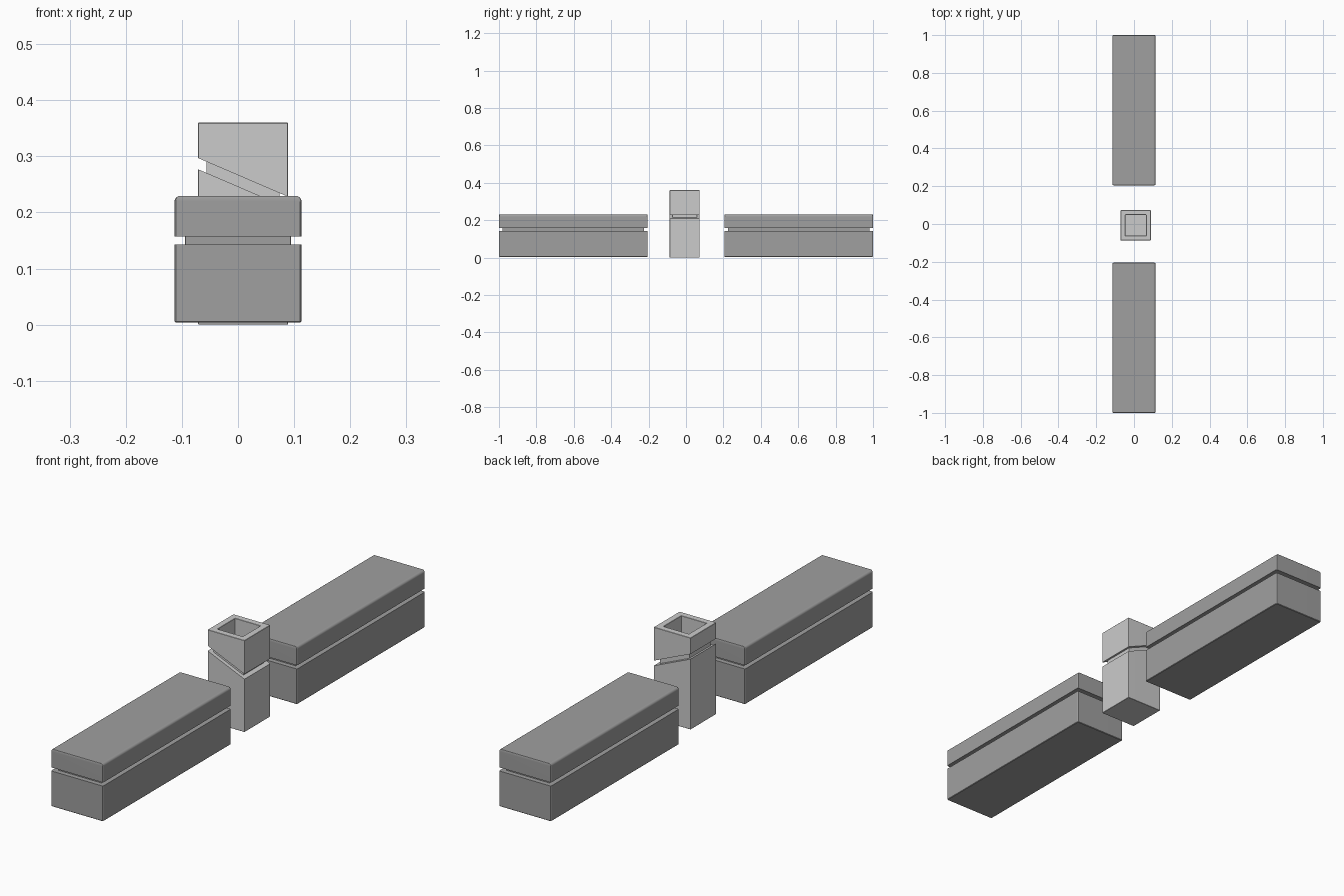
import bpy, bmesh
from math import sin, cos, pi

if "Cube" in bpy.data.objects:
    bpy.data.objects.remove(bpy.data.objects["Cube"])


def grey(name, v):
    mat = bpy.data.materials.new(name)
    mat.diffuse_color = (v, v, v, 1)
    mat.use_nodes = True
    mat.node_tree.nodes["Principled BSDF"].inputs["Base Color"].default_value = mat.diffuse_color
    return mat


def ring(hx, hy, r, ix, iy, height, seg=3):
    """Rounded rectangle inset by ix, iy; height is a number or a function of x."""
    r = max(r - max(ix, iy), 0.001)
    hx, hy = hx - ix, hy - iy
    pts = []
    for q, (sx, sy) in enumerate([(1, 1), (-1, 1), (-1, -1), (1, -1)]):
        for i in range(seg + 1):
            a = pi / 2 * (q + i / seg)
            x = sx * (hx - r) + r * cos(a)
            y = sy * (hy - r) + r * sin(a)
            pts.append((x, y, height(x) if callable(height) else height))
    return pts


def loft(name, rings, location, mat):
    """Skin a stack of rings and cap both ends."""
    bm = bmesh.new()
    loops = [[bm.verts.new(p) for p in pts] for pts in rings]
    n = len(loops[0])
    for a, b in zip(loops, loops[1:]):
        for i in range(n):
            j = (i + 1) % n
            bm.faces.new((a[i], a[j], b[j], b[i]))
    bm.faces.new(loops[0][::-1])
    bm.faces.new(loops[-1])
    bmesh.ops.recalc_face_normals(bm, faces=bm.faces)
    mesh = bpy.data.meshes.new(name)
    bm.to_mesh(mesh)
    bm.free()
    mesh.materials.append(mat)
    obj = bpy.data.objects.new(name, mesh)
    bpy.context.collection.objects.link(obj)
    obj.location = location
    bpy.ops.object.select_all(action='DESELECT')
    obj.select_set(True)
    bpy.context.view_layer.objects.active = obj
    bpy.ops.object.shade_smooth_by_angle()
    # Keep the large faces looking flat beside their rounded edges
    weighted = obj.modifiers.new("flat_faces", 'WEIGHTED_NORMAL')
    weighted.keep_sharp = True
    return obj


# Benches: block base, recessed shadow gap, seat slab with rounded long edges
HX, HY, R = 0.1133, 0.3975, 0.005
GAP, ROUND = 0.019, 0.01
bench = [(0.002, 0.002, 0.004), (0, 0, 0.006), (0, 0, 0.143),
         (GAP, GAP, 0.143), (GAP, GAP, 0.157), (0, 0, 0.157)]
for k in range(5):
    a = pi / 2 * k / 4
    inset = ROUND * (1 - cos(a))
    bench.append((inset, inset * 0.2, 0.2295 - ROUND + ROUND * sin(a)))
dark = grey("dark_grey", 0.35)
for name, side in (("front_bench", -1), ("back_bench", 1)):
    loft(name, [ring(HX, HY, R, *step) for step in bench],
         (0, side * (1 - HY), 0), dark)

# Litter bin: square tube with a sloping recessed gap and an open top
H, WALL, SLOPE = 0.08, 0.025, 0.43


def slant(z_left):
    return lambda x: z_left - SLOPE * (x + H)


bin_profile = [(0.001, 0), (0, 0.001), (0, slant(0.277)),
               (0.015, slant(0.277)), (0.015, slant(0.297)),
               (0, slant(0.297)), (0, 0.359), (0.001, 0.36),
               (WALL - 0.001, 0.36), (WALL, 0.359), (WALL, 0.03)]
loft("litter_bin", [ring(H, H, 0.002, i, i, z, 2) for i, z in bin_profile],
     (0.009, -0.007, 0), grey("mid_grey", 0.55))
